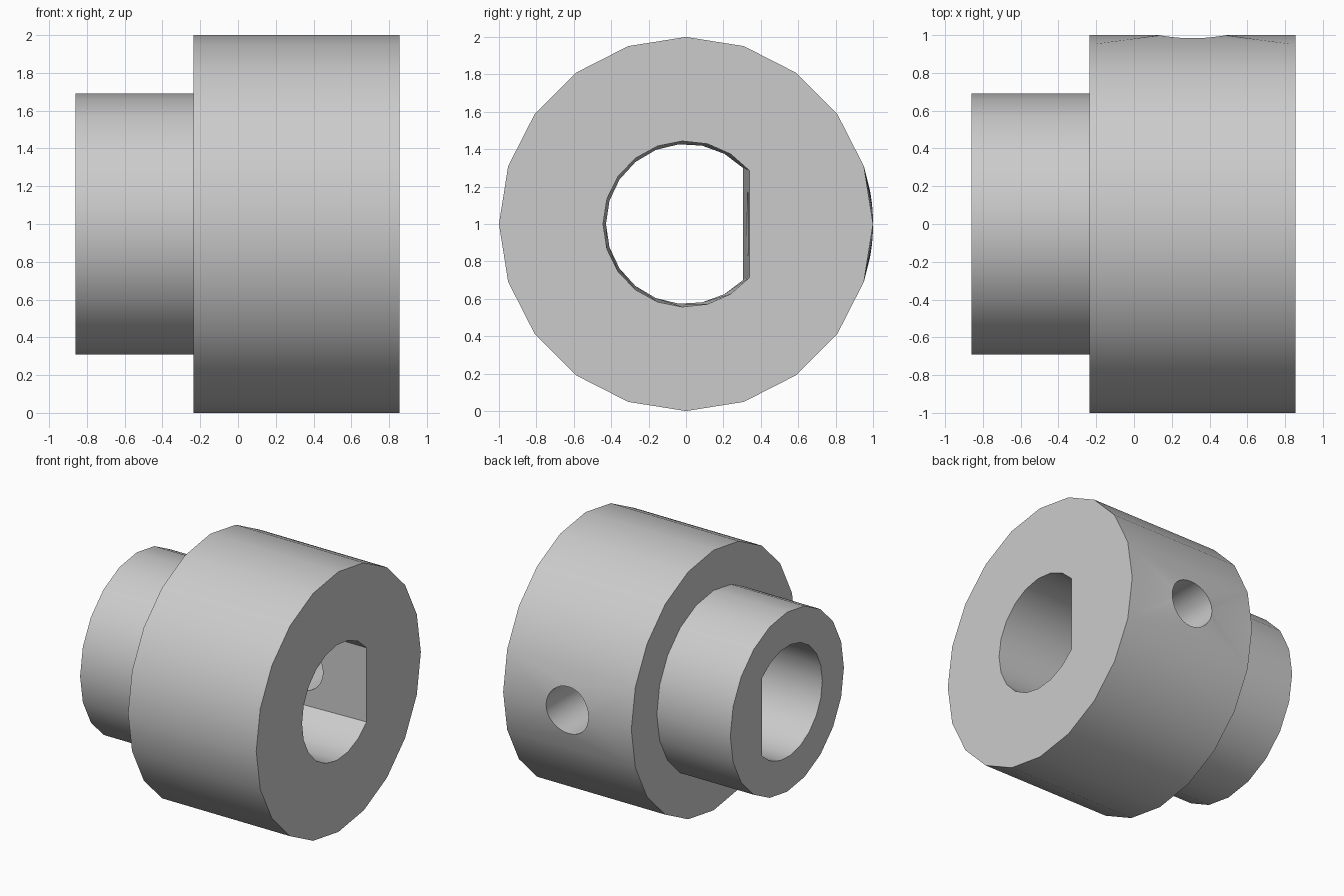
import bpy, bmesh
from math import sin, cos, pi, atan2, hypot, sqrt

cube = bpy.data.objects.get("Cube")
if cube:
    bpy.data.objects.remove(cube)

X_HUB, X_STEP, X_END = -0.86, -0.235, 0.855
R_FLANGE, R_HUB = 1.0, 0.69
SIDES, ARC_STEPS, HOLE_SIDES = 20, 16, 32
HOLE_X, HOLE_R = 0.31, 0.18

bm = bmesh.new()


def vert(x, y, z):
    return bm.verts.new((x, y, z + 1))


def circle(x, r):
    """Ring around the x axis, starting at +y."""
    return [vert(x, r * cos(2 * pi * i / SIDES), r * sin(2 * pi * i / SIDES))
            for i in range(SIDES)]


def d_ring(x, flat_y, half):
    """D-shaped ring: an arc closed by a flat on the +y side."""
    start, r = atan2(half, flat_y), hypot(half, flat_y)
    step = (2 * pi - 2 * start) / ARC_STEPS
    return [vert(x, r * cos(start + i * step), r * sin(start + i * step))
            for i in range(ARC_STEPS + 1)]


def bridge(a, b, skip=()):
    n = len(a)
    for i in range(n):
        if i not in skip:
            j = (i + 1) % n
            bm.faces.new((a[i], a[j], b[j], b[i]))


def cap(outer, inner):
    """Flat end face with an opening."""
    edges = []
    for ring in (outer, inner):
        for i, v in enumerate(ring):
            w = ring[(i + 1) % len(ring)]
            edges.append(bm.edges.get((v, w)) or bm.edges.new((v, w)))
    bmesh.ops.triangle_fill(bm, edges=edges, use_beauty=True, normal=(1, 0, 0))


def holed_panel(rim, corners, mids):
    """Fan of triangles from a hole rim to the corners of a panel."""
    q_len = HOLE_SIDES // 4
    for i in range(HOLE_SIDES):
        bm.faces.new((rim[i], rim[(i + 1) % HOLE_SIDES], corners[i // q_len]))
    for q in range(4):
        tip = rim[(q + 1) * q_len % HOLE_SIDES]
        a, b = corners[q], corners[(q + 1) % 4]
        if q in mids:
            bm.faces.new((tip, a, mids[q]))
            bm.faces.new((tip, mids[q], b))
        else:
            bm.faces.new((tip, a, b))


def hole_rim(depth):
    """Screw hole outline; depth gives y from x and z."""
    rim = []
    for i in range(HOLE_SIDES):
        a = 2 * pi * i / HOLE_SIDES
        x, z = HOLE_X + HOLE_R * cos(a), HOLE_R * sin(a)
        rim.append(vert(x, depth(x, z), z))
    return rim


# Outer rings of the hub and flange
hub_a, hub_b = circle(X_HUB, R_HUB), circle(X_STEP, R_HUB)
fl_a, fl_b = circle(X_STEP, R_FLANGE), circle(X_END, R_FLANGE)
bridge(hub_a, hub_b)
bridge(hub_b, fl_a)
bridge(fl_a, fl_b, skip=(0, SIDES - 1))

# Slightly tapered D-shaped bore
FLAT_A, FLAT_B = 0.305, 0.34
bore_a, bore_b = d_ring(X_HUB, FLAT_A, 0.30), d_ring(X_END, FLAT_B, 0.285)
bridge(bore_a, bore_b, skip=(ARC_STEPS,))
cap(hub_a, bore_a)
cap(fl_b, bore_b)

# Screw hole from the back of the flange into the flat of the bore
outer = hole_rim(lambda x, z: sqrt(R_FLANGE ** 2 - z * z))
inner = hole_rim(lambda x, z: FLAT_A + (FLAT_B - FLAT_A) * (x - X_HUB) / (X_END - X_HUB))
bridge(outer, inner)
holed_panel(outer, (fl_b[1], fl_a[1], fl_a[-1], fl_b[-1]), {1: fl_a[0], 3: fl_b[0]})
holed_panel(inner, (bore_b[0], bore_a[0], bore_a[-1], bore_b[-1]), {})

bmesh.ops.recalc_face_normals(bm, faces=bm.faces)
mesh = bpy.data.meshes.new("shaft_collar")
bm.to_mesh(mesh)
bm.free()

# Plain grey finish
grey = bpy.data.materials.new("light_grey")
grey.use_nodes = True
colour = (0.6, 0.6, 0.6, 1)
grey.diffuse_color = colour
grey.node_tree.nodes["Principled BSDF"].inputs["Base Color"].default_value = colour
mesh.materials.append(grey)

collar = bpy.data.objects.new("shaft_collar", mesh)
bpy.context.collection.objects.link(collar)
bpy.ops.object.select_all(action="DESELECT")
collar.select_set(True)
bpy.context.view_layer.objects.active = collar
bpy.ops.object.shade_smooth_by_angle()
